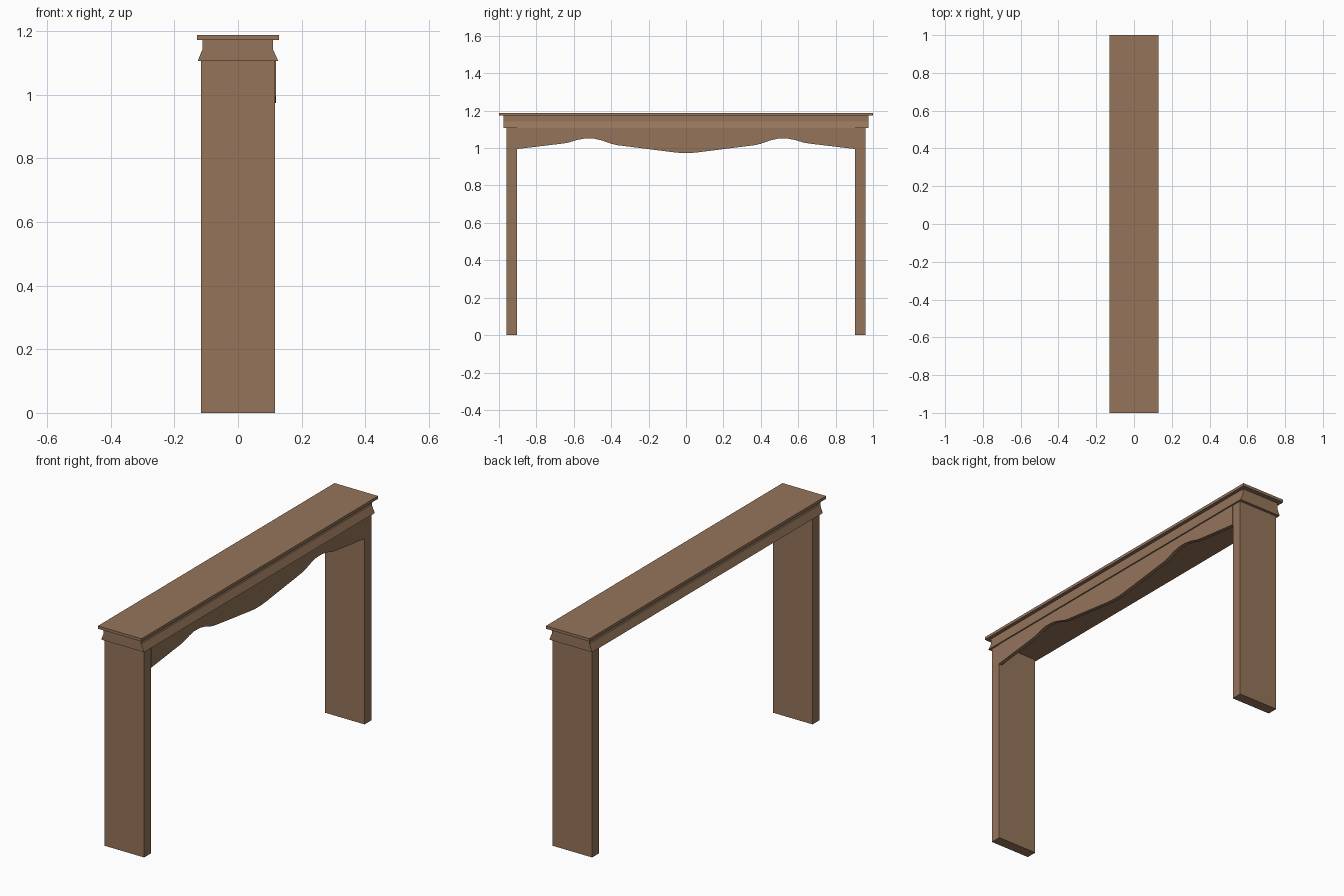
import bpy, bmesh

if "Cube" in bpy.data.objects:
    bpy.data.objects.remove(bpy.data.objects["Cube"])

wood = bpy.data.materials.new("brown wood")
wood.diffuse_color = (0.30, 0.178, 0.105, 1)
wood.use_nodes = True
wood.node_tree.nodes["Principled BSDF"].inputs["Base Color"].default_value = wood.diffuse_color


def prism(name, pts, axis_vec):
    """Close a 3D outline into a face and extrude it along axis_vec."""
    me = bpy.data.meshes.new(name)
    bm = bmesh.new()
    face = bm.faces.new([bm.verts.new(p) for p in pts])
    res = bmesh.ops.extrude_face_region(bm, geom=[face], use_keep_orig=True)
    verts = [g for g in res["geom"] if isinstance(g, bmesh.types.BMVert)]
    bmesh.ops.translate(bm, verts=verts, vec=axis_vec)
    bmesh.ops.recalc_face_normals(bm, faces=bm.faces)
    bm.to_mesh(me)
    bm.free()
    me.materials.append(wood)
    ob = bpy.data.objects.new(name, me)
    bpy.context.collection.objects.link(ob)
    return ob


def box(name, x0, x1, y0, y1, z0, z1):
    pts = [(x0, y0, z0), (x1, y0, z0), (x1, y0, z1), (x0, y0, z1)]
    return prism(name, pts, (0, y1 - y0, 0))


# Top board
box("top_board", -0.129, 0.129, -1.0, 1.0, 1.173, 1.188)

# Flared moulding under the board, running along y
profile = [(-0.127, 1.106), (0.127, 1.106), (0.110, 1.143),
           (0.110, 1.173), (-0.112, 1.173), (-0.112, 1.143)]
prism("moulding", [(x, -0.975, z) for x, z in profile], (0, 1.95, 0))

# Two plank legs
box("front_leg", -0.117, 0.117, -0.96, -0.903, 0, 1.106)
box("back_leg", -0.117, 0.117, 0.903, 0.96, 0, 1.106)

# Scalloped apron between the legs on the right side
half = [(0.03, 0.974), (0.07, 0.978), (0.37, 1.016), (0.40, 1.023),
        (0.45, 1.041), (0.49, 1.050), (0.54, 1.051), (0.58, 1.044),
        (0.63, 1.029), (0.66, 1.024), (0.903, 0.995)]
curve = [(-y, z) for y, z in reversed(half)] + half
outline = curve + [(0.903, 1.106), (-0.903, 1.106)]
prism("apron", [(0.100, y, z) for y, z in outline], (0.020, 0, 0))
